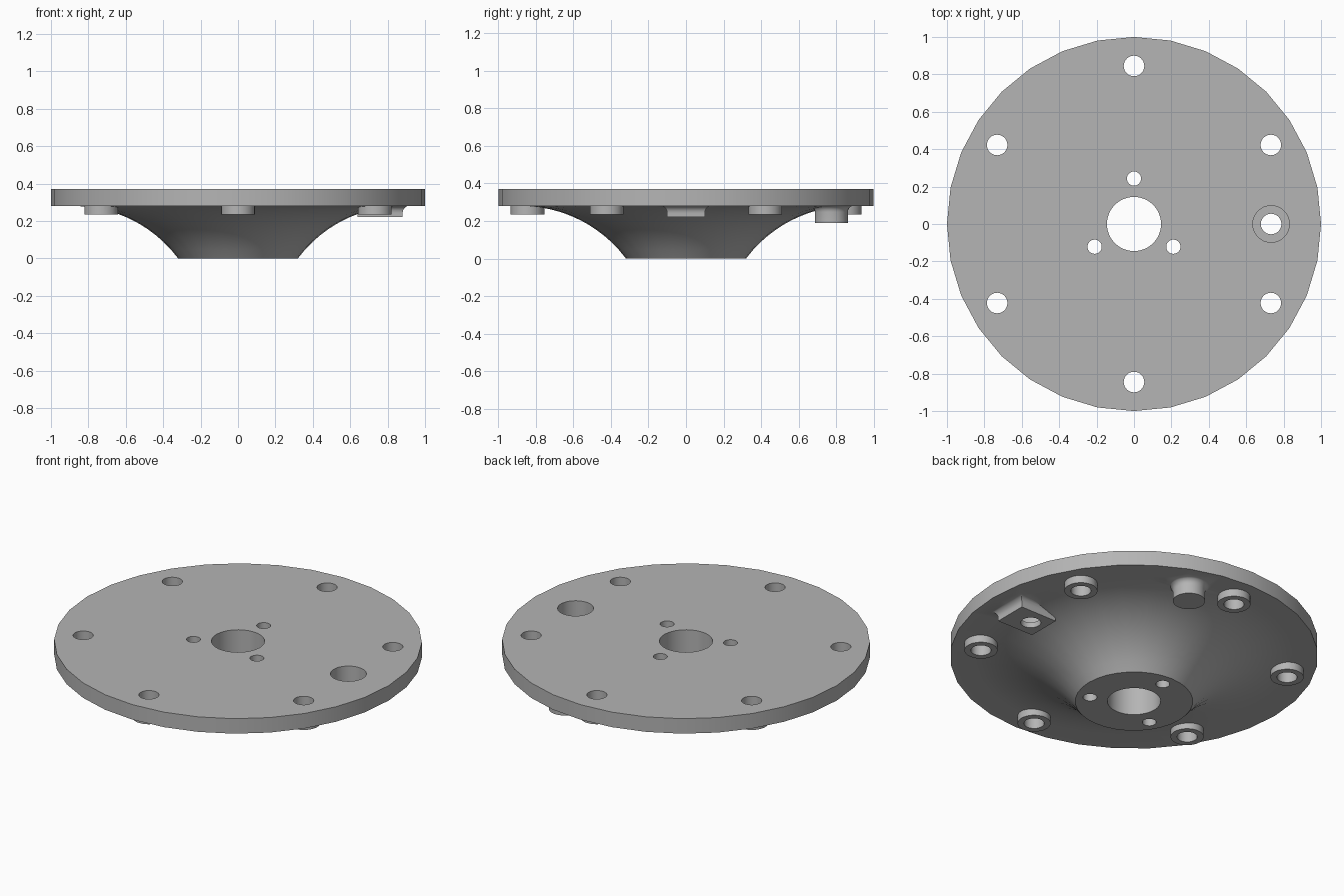
import bpy, bmesh, math
from math import sin, cos, radians, pi

if "Cube" in bpy.data.objects:
    bpy.data.objects.remove(bpy.data.objects["Cube"], do_unlink=True)

GREY = bpy.data.materials.new("machined grey")
GREY.use_nodes = True
COLOUR = (0.46, 0.46, 0.46, 1)
GREY.diffuse_color = COLOUR
GREY.node_tree.nodes["Principled BSDF"].inputs["Base Color"].default_value = COLOUR

BOTTOM, TOP = 0.28, 0.37      # underside and top of the disc
RING = 0.845                  # bolt circle radius


def loft(name, rings):
    """Closed solid through rings of points, capped at both ends."""
    bm = bmesh.new()
    loops = [[bm.verts.new(p) for p in ring] for ring in rings]
    for a, b in zip(loops, loops[1:]):
        for i in range(len(a)):
            j = (i + 1) % len(a)
            bm.faces.new((a[i], a[j], b[j], b[i]))
    bm.faces.new(loops[0])
    bm.faces.new(loops[-1])
    bmesh.ops.recalc_face_normals(bm, faces=bm.faces)
    mesh = bpy.data.meshes.new(name)
    bm.to_mesh(mesh)
    bm.free()
    mesh.materials.append(GREY)
    obj = bpy.data.objects.new(name, mesh)
    bpy.context.collection.objects.link(obj)
    return obj


def lathe(name, profile, x=0, y=0, sides=32):
    """Turned solid from (radius, height) pairs, bottom to top."""
    return loft(name, [[(x + r * cos(2 * pi * i / sides), y + r * sin(2 * pi * i / sides), z)
                        for i in range(sides)] for r, z in profile])


def polar(radius, degrees):
    return radius * cos(radians(degrees)), radius * sin(radians(degrees))


def fillet(size, base, steps=5):
    """Concave quarter round: (outward offset, height) pairs rising to base."""
    return [(size * (1 - cos(t)), base - size + size * sin(t))
            for t in (i * pi / 2 / steps for i in range(steps + 1))]


def combine(target, other, operation):
    mod = target.modifiers.new(operation, "BOOLEAN")
    mod.operation, mod.object, mod.solver = operation, other, "EXACT"
    bpy.context.view_layer.objects.active = target
    bpy.ops.object.modifier_apply(modifier=mod.name)
    bpy.data.objects.remove(other, do_unlink=True)


# Disc with a concave flared hub beneath it
R, EDGE, HUB = 0.7, 0.88, 0.32
flare = [HUB + (EDGE - HUB) * i / 14 for i in range(15)]
profile = [(r, BOTTOM - R + math.sqrt(R * R - (EDGE - r) ** 2)) for r in flare]
body = lathe("flanged_disc", profile + [(1, BOTTOM), (1, TOP)])

# Bosses around the bolt holes
for k in range(6):
    combine(body, lathe("bolt_boss", [(0.09, 0.235), (0.09, 0.32)],
                        *polar(RING, 30 + 60 * k)), "UNION")

# Solid locating boss with a filleted root
root = [(0.088 + o, z) for o, z in fillet(0.035, BOTTOM + 0.003)]
combine(body, lathe("locating_boss", [(0.088, 0.19)] + root + [(0.123, 0.32)],
                    0.26, 0.775), "UNION")

# Square pad with a filleted root
def square(o, z):
    return [(0.64 - o, -0.1 - o, z), (0.88 + o, -0.1 - o, z),
            (0.88 + o, 0.1 + o, z), (0.64 - o, 0.1 + o, z)]

pad_root = [square(o, z) for o, z in fillet(0.04, BOTTOM + 0.003)]
combine(body, loft("square_pad", [square(0, 0.222)] + pad_root + [square(0.04, 0.32)]), "UNION")


# Through holes and the counterbore
def drill(radius, x, y, start=-0.1):
    combine(body, lathe("cutter", [(radius, start), (radius, 0.5)], x, y), "DIFFERENCE")


drill(0.145, 0, 0)
for k in range(3):
    drill(0.038, *polar(0.243, 90 + 120 * k))
for k in range(6):
    drill(0.055, *polar(RING, 30 + 60 * k))
drill(0.055, 0.733, 0)
drill(0.098, 0.733, 0, 0.255)

# Smooth the turned surfaces, keep machined edges crisp
bpy.ops.object.select_all(action="DESELECT")
body.select_set(True)
bpy.context.view_layer.objects.active = body
bpy.ops.object.shade_smooth_by_angle(angle=radians(30))
